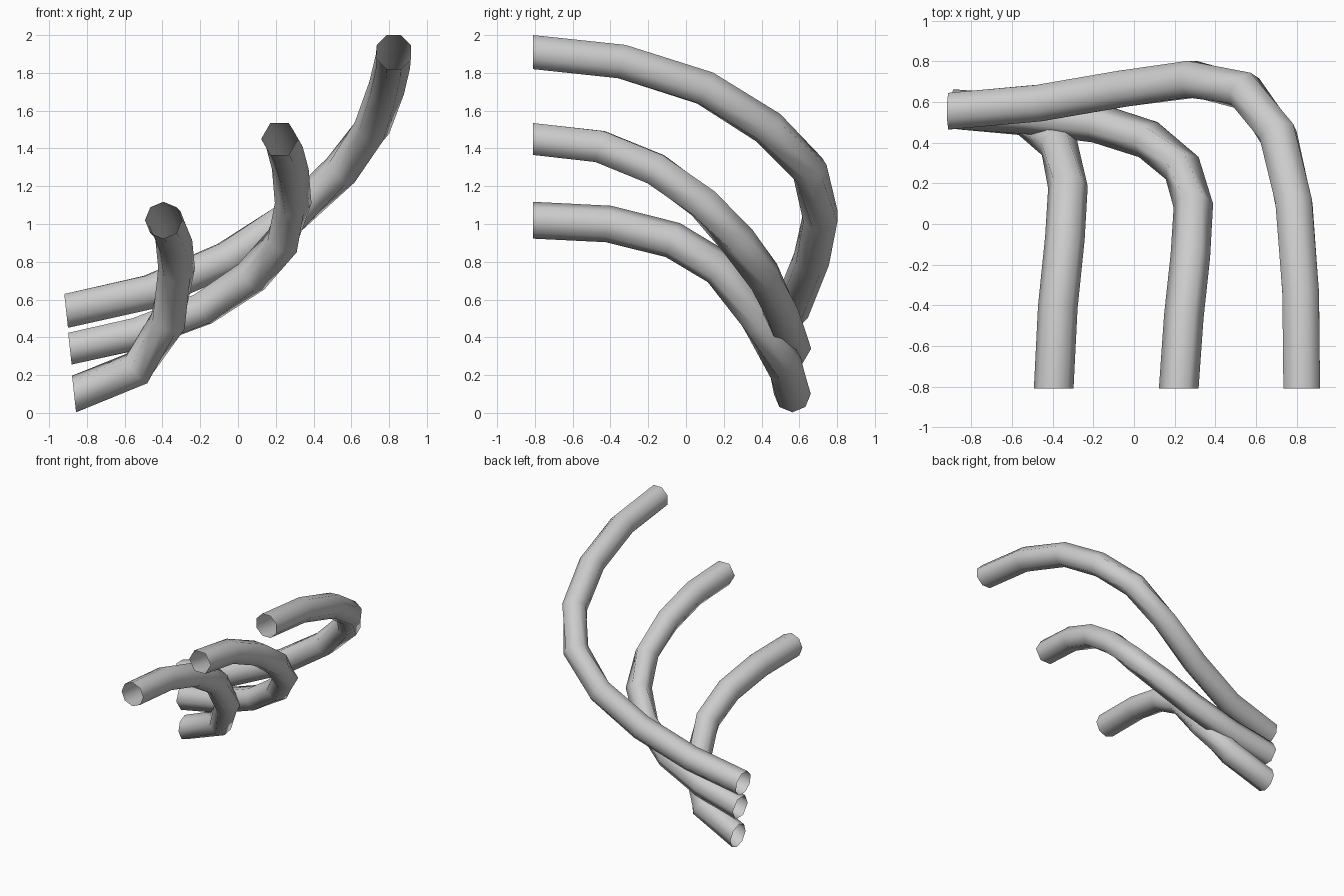
import bpy, bmesh
from math import sin, cos, pi
from mathutils import Vector

if "Cube" in bpy.data.objects:
    bpy.data.objects.remove(bpy.data.objects["Cube"])

START = Vector((0, 1, 0))              # every front opening faces -y
END = Vector((-1, 0, -0.11)).normalized()  # every rear opening faces left


def tube(name, path, sides, turn, radius=0.0975):
    """Open-ended faceted pipe swept along path, with its rings kept upright."""
    pts = [Vector(p) for p in path]
    bm = bmesh.new()
    rings = []
    for i, p in enumerate(pts):
        if i == 0:
            t = START
        elif i == len(pts) - 1:
            t = END
        else:
            t = ((p - pts[i - 1]).normalized() + (pts[i + 1] - p).normalized()).normalized()
        side = t.cross(Vector((0, 0, 1))).normalized()
        up = side.cross(t)
        ring = []
        for k in range(sides):
            a = 2 * pi * k / sides + turn
            ring.append(bm.verts.new(p + radius * (cos(a) * side + sin(a) * up)))
        rings.append(ring)
    for a, b in zip(rings, rings[1:]):
        for k in range(sides):
            n = (k + 1) % sides
            bm.faces.new((a[k], a[n], b[n], b[k])).smooth = True
    bmesh.ops.recalc_face_normals(bm, faces=bm.faces)
    mesh = bpy.data.meshes.new(name)
    bm.to_mesh(mesh)
    bm.free()
    obj = bpy.data.objects.new(name, mesh)
    bpy.context.collection.objects.link(obj)


# Short lower pipe, eight sides with a corner on top
tube("lower_pipe", [
    (-0.395, -0.81, 1.02), (-0.375, -0.41, 1.00), (-0.34, -0.07, 0.915),
    (-0.325, 0.18, 0.765), (-0.37, 0.39, 0.485), (-0.535, 0.53, 0.235),
    (-0.868, 0.563, 0.10)], 8, 0)

# Middle pipe, six sides with a flat on top
tube("middle_pipe", [
    (0.22, -0.81, 1.45), (0.245, -0.455, 1.41), (0.277, -0.16, 1.29),
    (0.292, 0.09, 1.11), (0.237, 0.275, 0.91), (0.07, 0.415, 0.72),
    (-0.185, 0.497, 0.55), (-0.53, 0.54, 0.42), (-0.89, 0.565, 0.34)], 6, 0)

# Long upper pipe, eight sides with a flat on top
tube("upper_pipe", [
    (0.825, -0.81, 1.91), (0.82, -0.34, 1.86), (0.787, 0.10, 1.72),
    (0.71, 0.435, 1.51), (0.545, 0.655, 1.285), (0.285, 0.712, 1.04),
    (-0.06, 0.665, 0.815), (-0.465, 0.595, 0.64), (-0.91, 0.555, 0.54)], 8, pi / 8)
